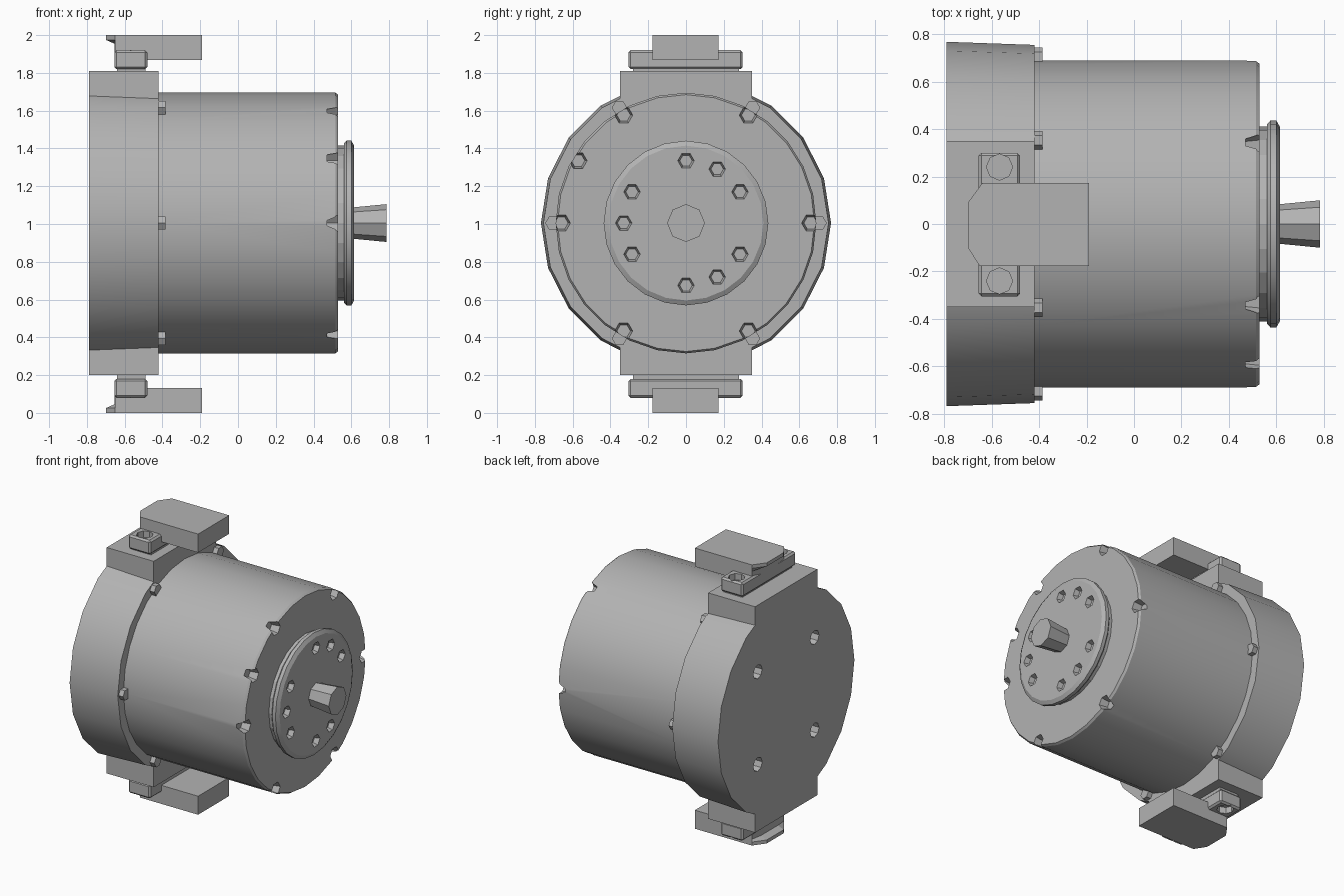
import bpy, bmesh, math
from mathutils import Matrix

if "Cube" in bpy.data.objects:
    bpy.data.objects.remove(bpy.data.objects["Cube"], do_unlink=True)

grey = bpy.data.materials.new("plain grey")
grey.use_nodes = True
COLOUR = (0.45, 0.45, 0.45, 1)
grey.diffuse_color = COLOUR
grey.node_tree.nodes["Principled BSDF"].inputs["Base Color"].default_value = COLOUR

AXIS = 1.005  # height of the motor axis


def finish(name, bm):
    bmesh.ops.recalc_face_normals(bm, faces=bm.faces)
    mesh = bpy.data.meshes.new(name)
    bm.to_mesh(mesh)
    bm.free()
    obj = bpy.data.objects.new(name, mesh)
    bpy.context.collection.objects.link(obj)
    mesh.materials.append(grey)
    return obj


def lathe(name, profile, sides):
    """Turn (x, radius) points around the motor axis and cap both ends."""
    bm = bmesh.new()
    rings = []
    for x, r in profile:
        rings.append([bm.verts.new((x, r * math.cos(math.tau * i / sides),
                                    AXIS + r * math.sin(math.tau * i / sides)))
                      for i in range(sides)])
    for a, b in zip(rings, rings[1:]):
        for i in range(sides):
            j = (i + 1) % sides
            bm.faces.new((a[i], a[j], b[j], b[i]))
    bm.faces.new(rings[0])
    bm.faces.new(rings[-1])
    return finish(name, bm)


def box(name, lo, hi, bevel=0):
    bm = bmesh.new()
    size = [h - l for l, h in zip(lo, hi)]
    mid = [(h + l) / 2 for l, h in zip(lo, hi)]
    bmesh.ops.create_cube(bm, size=1, matrix=Matrix.Translation(mid) @ Matrix.Diagonal((*size, 1)))
    if bevel:
        bmesh.ops.bevel(bm, geom=bm.edges[:], offset=bevel, segments=1, affect='EDGES')
    return finish(name, bm)


def pegs(name, centres, radius, depth, axis='X', sides=8, tip=1):
    """Short pegs, used both as screws and as hole cutters."""
    bm = bmesh.new()
    turn = Matrix.Rotation(math.pi / 2, 4, 'Y') if axis == 'X' else Matrix()
    for c in centres:
        bmesh.ops.create_cone(bm, cap_ends=True, segments=sides, radius1=radius * tip,
                              radius2=radius, depth=depth, matrix=Matrix.Translation(c) @ turn)
    return finish(name, bm)


def combine(obj, other, operation):
    mod = obj.modifiers.new("combine", 'BOOLEAN')
    mod.operation, mod.object, mod.solver = operation, other, 'EXACT'
    bpy.context.view_layer.objects.active = obj
    bpy.ops.object.modifier_apply(modifier=mod.name)
    bpy.data.objects.remove(other, do_unlink=True)


def smooth(obj, angle):
    bpy.ops.object.select_all(action='DESELECT')
    obj.select_set(True)
    bpy.context.view_layer.objects.active = obj
    bpy.ops.object.shade_smooth_by_angle(angle=math.radians(angle))


def ring(x, radius, degrees):
    return [(x, radius * math.cos(math.radians(a)), AXIS + radius * math.sin(math.radians(a)))
            for a in degrees]


# Rear flange with flat mounting pads and four blind holes
flange = lathe("rear_flange", [(-0.79, 0.768), (-0.42, 0.755)], 20)
combine(flange, box("pads", (-0.79, -0.35, 0.2), (-0.42, 0.35, 1.81)), 'UNION')
holes = [(-0.79, y, AXIS + z) for y in (-0.32, 0.32) for z in (-0.33, 0.33)]
combine(flange, pegs("holes", holes, 0.05, 0.12), 'DIFFERENCE')
smooth(flange, 25)

# Main drum with screw notches around the front rim
drum = lathe("drum", [(-0.43, 0.69), (0.515, 0.69), (0.53, 0.68)], 28)
notches = ring(0.53, 0.66, (0, 60, 120, 150, 180, 240, 300))
combine(drum, pegs("notches", notches, 0.06, 0.12, sides=6, tip=0.6), 'DIFFERENCE')
smooth(drum, 25)

# Screws where the drum meets the flange
pegs("flange_screws", ring(-0.41, 0.705, (0, 60, 120, 180, 240, 300)), 0.04, 0.05, sides=6)

# Front end plate on a neck, with a ring of recesses
lathe("plate_neck", [(0.52, 0.41), (0.57, 0.41)], 24)
plate = lathe("end_plate", [(0.56, 0.42), (0.575, 0.436), (0.6, 0.436), (0.615, 0.41)], 24)
recesses = ring(0.615, 0.33, (0, 30, 60, 90, 150, 180, 210, 270, 300, 330)[1:])
combine(plate, pegs("recesses", recesses, 0.055, 0.07, sides=6, tip=0.6), 'DIFFERENCE')
smooth(plate, 25)

# Output shaft
lathe("shaft", [(0.6, 0.082), (0.785, 0.1)], 8)


def flip(z, side):
    return z if side == "top" else 2 - z


def span(name, lo, hi, side, bevel):
    z = sorted((flip(lo[2], side), flip(hi[2], side)))
    return box(side + name, (*lo[:2], z[0]), (*hi[:2], z[1]), bevel)


# Clamp bracket and latch plate, above and below
for side in ("top", "bottom"):
    span("_bracket_foot", (-0.64, -0.28, 1.79), (-0.49, 0.28, 1.83), side, 0)
    bracket = span("_bracket", (-0.655, -0.305, 1.82), (-0.48, 0.3, 1.92), side, 0.012)
    wells = [(-0.567, y, flip(1.92, side)) for y in (-0.24, 0.24)]
    combine(bracket, pegs("wells", wells, 0.055, 0.09, 'Z'), 'DIFFERENCE')

    # Latch plate with a nosed rear end that undercuts toward the motor
    bm = bmesh.new()
    outline = [(-0.19, -0.178), (-0.65, -0.178), (-0.7, -0.1), (-0.7, 0.09),
               (-0.64, 0.172), (-0.19, 0.172)]
    layers = [[bm.verts.new((max(x, limit), y, flip(z, side))) for x, y in outline]
              for z, limit in ((2, -0.7), (1.975, -0.7), (1.955, -0.655), (1.868, -0.655))]
    for a, b in zip(layers, layers[1:]):
        for i in range(len(a)):
            j = (i + 1) % len(a)
            bm.faces.new((a[i], a[j], b[j], b[i]))
    bm.faces.new(layers[0])
    bm.faces.new(layers[-1])
    finish(side + "_latch_plate", bm)
